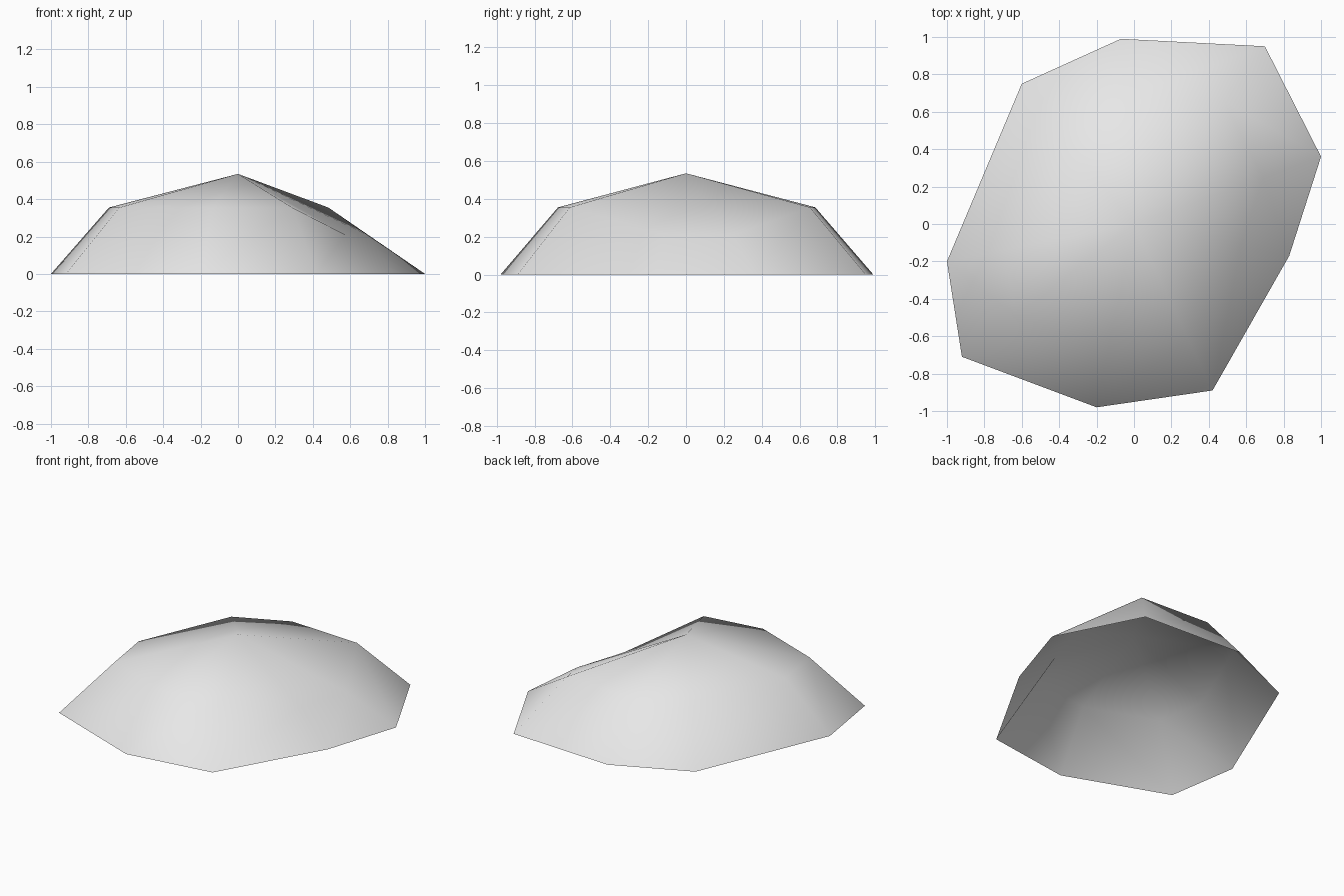
import bpy
import bmesh

default_cube = bpy.data.objects.get("Cube")
if default_cube:
    bpy.data.objects.remove(default_cube, do_unlink=True)

# Irregular nine-sided outline of the mound, counter-clockwise
outline = [(-0.6, 0.75), (-1, -0.2), (-0.92, -0.71), (-0.2, -0.98), (0.42, -0.89),
           (0.83, -0.17), (1, 0.36), (0.7, 0.95), (-0.07, 0.99)]
shoulder_scale = 0.69
shoulder_height = 0.355
dented_height = 0.21
dented_corners = {5, 6}
peak_height = 0.535


def make_material(name, colour):
    material = bpy.data.materials.new(name)
    material.use_nodes = True
    material.diffuse_color = colour
    shader = next(n for n in material.node_tree.nodes if n.type == 'BSDF_PRINCIPLED')
    shader.inputs["Base Color"].default_value = colour
    return material


def build_mound():
    bm = bmesh.new()
    # Ground rim, shoulder ring and peak
    rim = [bm.verts.new((x, y, 0)) for x, y in outline]
    shoulder = []
    for index, (x, y) in enumerate(outline):
        height = dented_height if index in dented_corners else shoulder_height
        shoulder.append(bm.verts.new((x * shoulder_scale, y * shoulder_scale, height)))
    peak = bm.verts.new((0, 0, peak_height))

    # Sloping sides and roof, open underneath
    for index in range(len(outline)):
        following = (index + 1) % len(outline)
        bm.faces.new((rim[index], rim[following], shoulder[following], shoulder[index]))
        bm.faces.new((shoulder[index], shoulder[following], peak))
    for face in bm.faces:
        face.smooth = True

    mesh = bpy.data.meshes.new("rock_mound")
    bm.to_mesh(mesh)
    bm.free()
    mound = bpy.data.objects.new("rock_mound", mesh)
    bpy.context.collection.objects.link(mound)
    return mound


rock_mound = build_mound()
rock_mound.data.materials.append(make_material("light_grey", (0.8, 0.8, 0.8, 1)))
